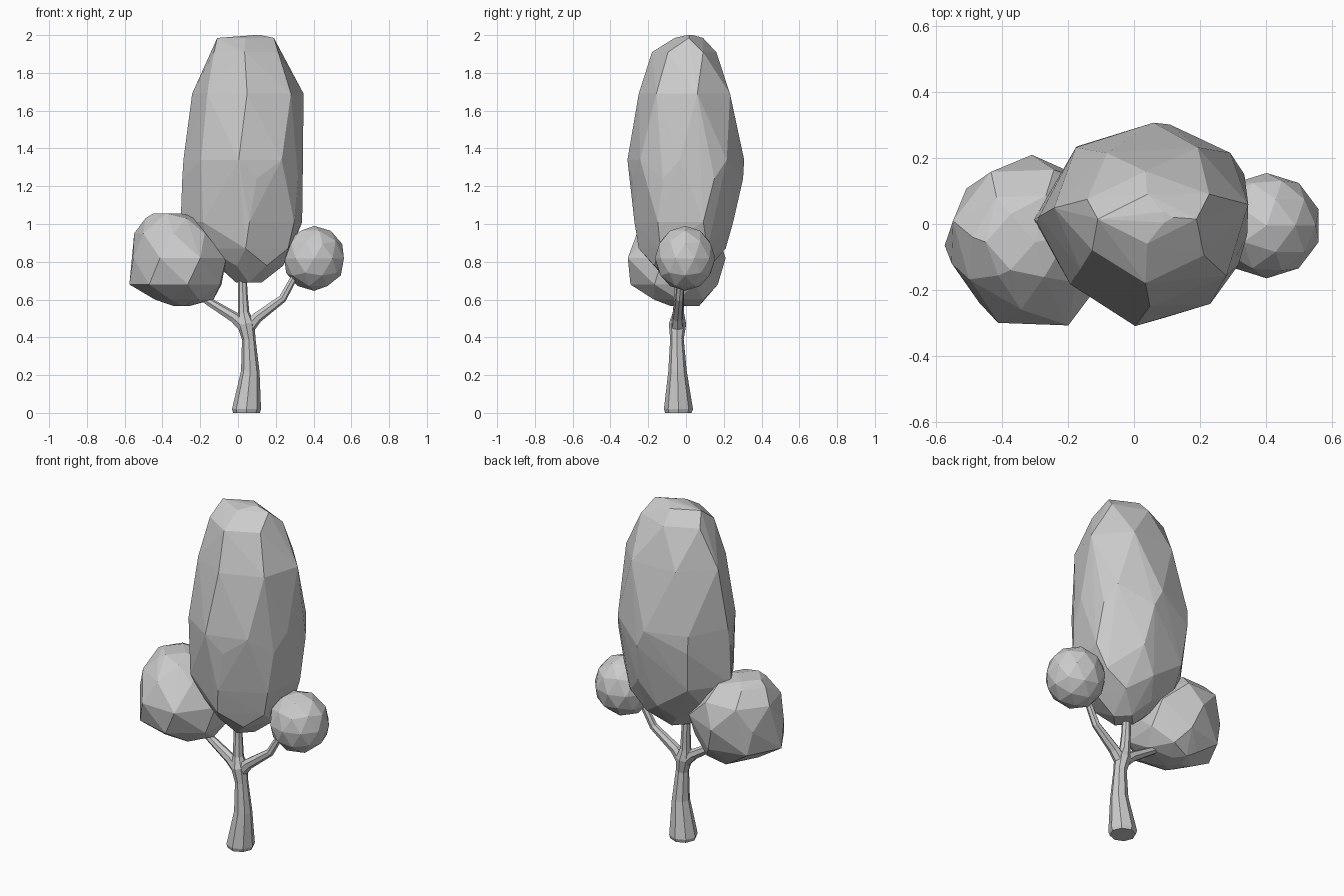
import bpy, bmesh
from math import cos, sin, tau, radians
from mathutils import Vector

if "Cube" in bpy.data.objects:
    bpy.data.objects.remove(bpy.data.objects["Cube"])


def finish(bm, name):
    bmesh.ops.recalc_face_normals(bm, faces=bm.faces)
    mesh = bpy.data.meshes.new(name)
    bm.to_mesh(mesh)
    bm.free()
    obj = bpy.data.objects.new(name, mesh)
    bpy.context.collection.objects.link(obj)
    return obj


def crown(name, rings, push):
    """Faceted hull over rings: z, x min, x max, y min, y max, sides, start angle.
    push moves the back right and front left corners towards the back right."""
    bm = bmesh.new()
    for z, x0, x1, y0, y1, n, start in rings:
        for i in range(n):
            a = radians(start) + tau * i / n
            p = push * max(0, sin(2 * a)) * min(1, (x1 - x0) / 0.5)
            bm.verts.new(((x0 + x1) / 2 + (x1 - x0) / 2 * cos(a) + p,
                          (y0 + y1) / 2 + (y1 - y0) / 2 * sin(a) + p, z))
    res = bmesh.ops.convex_hull(bm, input=bm.verts[:])
    loose = {g for g in res["geom_interior"] + res["geom_unused"]
             if isinstance(g, bmesh.types.BMVert)}
    bmesh.ops.delete(bm, geom=list(loose), context="VERTS")
    return finish(bm, name)


def limb(name, path, sides=7):
    """Tapered tube along points: x, y, z, radius."""
    bm = bmesh.new()
    pts = [Vector(p[:3]) for p in path]
    rings = []
    for i, p in enumerate(pts):
        d = (pts[min(i + 1, len(pts) - 1)] - pts[max(i - 1, 0)]).normalized()
        if p.z < 0.05:
            d = Vector((0, 0, 1))
        u = Vector((0, 1, 0)).cross(d).normalized()
        v = d.cross(u)
        rings.append([bm.verts.new(p + path[i][3] * (u * cos(tau * k / sides) + v * sin(tau * k / sides)))
                      for k in range(sides)])
    for a, b in zip(rings, rings[1:]):
        for k in range(sides):
            j = (k + 1) % sides
            bm.faces.new((a[k], a[j], b[j], b[k]))
    bm.faces.new(rings[0][::-1])
    bm.faces.new(rings[-1])
    return finish(bm, name)


# Trunk, continuing into the middle branch
limb("trunk", [(0.045, -0.04, 0, 0.07), (0.045, -0.04, 0.02, 0.077),
               (0.065, -0.045, 0.22, 0.049), (0.057, -0.048, 0.39, 0.036),
               (0.042, -0.045, 0.47, 0.046), (0.03, -0.04, 0.53, 0.03),
               (0.025, -0.035, 0.64, 0.025), (0.022, -0.035, 0.8, 0.022)], 8)

# Side branches
limb("left_branch", [(0.05, -0.045, 0.44, 0.036), (-0.02, -0.045, 0.505, 0.03),
                     (-0.165, -0.04, 0.595, 0.022), (-0.22, -0.04, 0.70, 0.018)])
limb("right_branch", [(0.045, -0.045, 0.44, 0.036), (0.1, -0.045, 0.505, 0.03),
                      (0.235, -0.035, 0.605, 0.022), (0.32, -0.025, 0.76, 0.018)])

# Tall middle crown
crown("middle_crown", [
    (0.69, -0.01, 0.125, -0.09, 0.05, 4, 0),
    (0.78, -0.11, 0.24, -0.19, 0.14, 6, 0),
    (0.87, -0.22, 0.30, -0.25, 0.21, 6, 30),
    (1.01, -0.305, 0.345, -0.275, 0.25, 7, 20),
    (1.24, -0.295, 0.35, -0.29, 0.30, 7, 180),
    (1.34, -0.29, 0.345, -0.315, 0.305, 8, 40),
    (1.69, -0.25, 0.345, -0.25, 0.24, 7, 13),
    (1.91, -0.17, 0.24, -0.18, 0.16, 6, 30),
    (1.985, -0.11, 0.19, -0.06, 0.09, 4, 0),
    (2.00, 0.08, 0.12, 0.0, 0.04, 3, 0)], 0.022)

# Left crown
crown("left_crown", [
    (0.565, -0.34, -0.26, -0.08, 0.07, 4, 10),
    (0.60, -0.44, -0.13, -0.19, 0.11, 6, 0),
    (0.68, -0.575, -0.07, -0.30, 0.17, 7, 180),
    (0.82, -0.565, -0.055, -0.335, 0.21, 7, 90),
    (0.95, -0.555, -0.13, -0.26, 0.18, 7, 167),
    (1.03, -0.49, -0.20, -0.18, 0.10, 6, 0),
    (1.055, -0.45, -0.30, -0.14, 0.03, 4, 0)], 0.01)

# Small right crown
bm = bmesh.new()
bmesh.ops.create_icosphere(bm, subdivisions=2, radius=1)
for vert in bm.verts:
    vert.co = Vector((0.403 + 0.166 * vert.co.x, -0.005 + 0.16 * vert.co.y, 0.818 + 0.172 * vert.co.z))
finish(bm, "right_crown")
